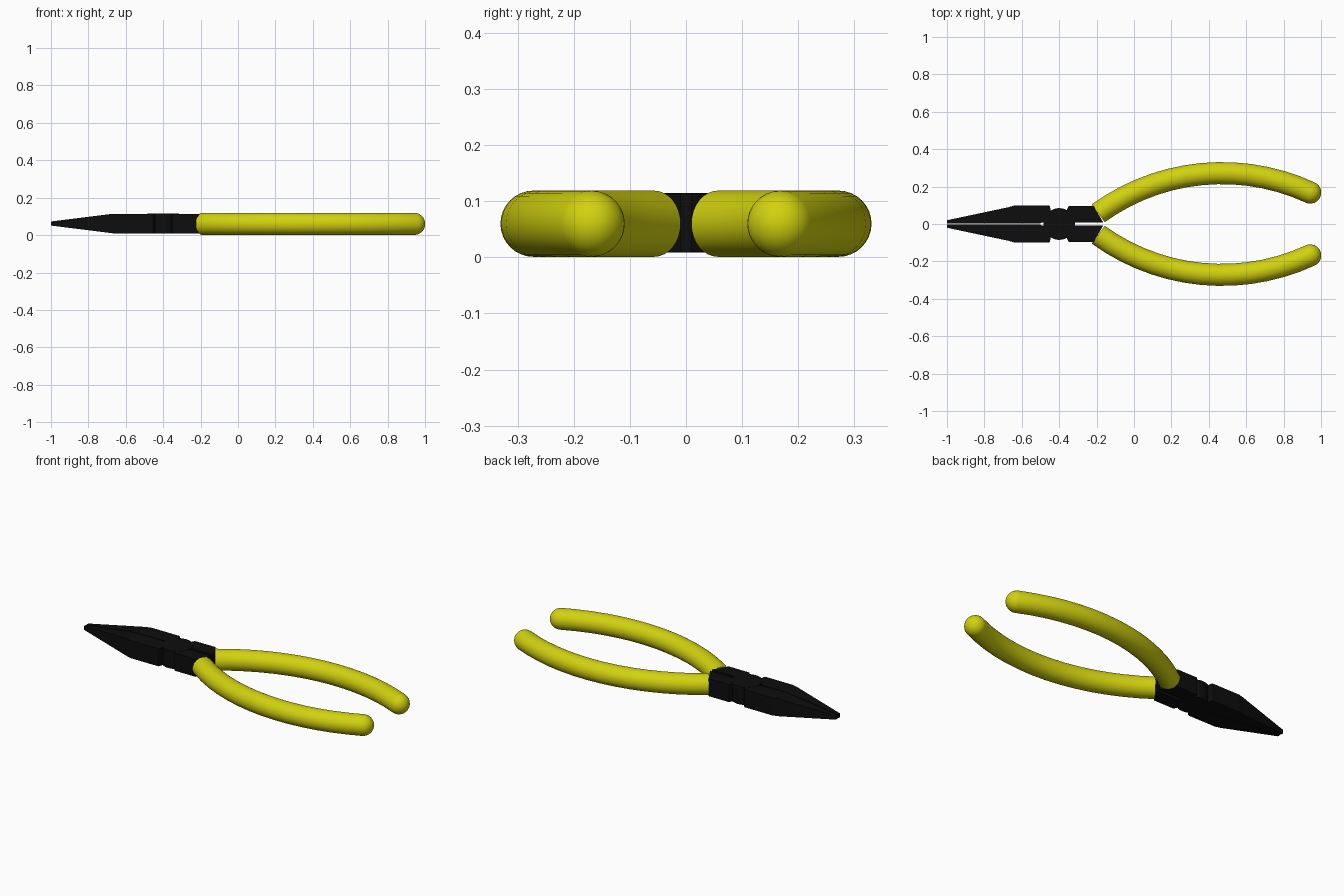
import bpy, bmesh
from math import sin, cos, pi, radians
from mathutils import Vector

cube = bpy.data.objects.get("Cube")
if cube:
    bpy.data.objects.remove(cube, do_unlink=True)

MID_Z = 0.06


def material(name, color, rough):
    m = bpy.data.materials.new(name)
    m.use_nodes = True
    m.diffuse_color = color
    node = m.node_tree.nodes["Principled BSDF"]
    node.inputs["Base Color"].default_value = color
    node.inputs["Roughness"].default_value = rough
    return m


yellow = material("yellow grip", (0.64, 0.64, 0.005, 1), 0.5)
black = material("black steel", (0.004, 0.004, 0.004, 1), 0.5)


def loft(name, rings, mat, smooth=False):
    """Skin a list of equal-sized rings and cap both ends."""
    bm = bmesh.new()
    loops = [[bm.verts.new(p) for p in ring] for ring in rings]
    n = len(loops[0])
    for a, b in zip(loops, loops[1:]):
        for i in range(n):
            j = (i + 1) % n
            bm.faces.new((a[i], a[j], b[j], b[i]))
    bm.faces.new(loops[0])
    bm.faces.new(loops[-1])
    bmesh.ops.recalc_face_normals(bm, faces=bm.faces)
    me = bpy.data.meshes.new(name)
    bm.to_mesh(me)
    bm.free()
    me.materials.append(mat)
    ob = bpy.data.objects.new(name, me)
    bpy.context.collection.objects.link(ob)
    if smooth:
        bpy.ops.object.select_all(action="DESELECT")
        ob.select_set(True)
        bpy.context.view_layer.objects.active = ob
        bpy.ops.object.shade_smooth_by_angle(angle=radians(40))
    return ob


# Curved grip: circular arc sweep ending in a round tip
def grip(name, side):
    arc_r, tube_r, steps, sides = 1.125, 0.059, 14, 32
    start, end = radians(126), radians(65.2)

    def ring(angle, radius, push=0.0):
        out = Vector((cos(angle), sin(angle), 0))
        along = Vector((sin(angle), -cos(angle), 0))
        c = Vector((0.47, 0.272 - arc_r, MID_Z)) + out * arc_r + along * push
        pts = []
        for k in range(sides):
            t = 2 * pi * k / sides
            p = c + out * radius * cos(t) + Vector((0, 0, radius * sin(t)))
            pts.append((p.x, p.y * side, p.z))
        return pts

    rings = [ring(start + (end - start) * i / steps, tube_r) for i in range(steps + 1)]
    for i in range(1, 9):
        t = radians(min(i * 11.25, 88))
        rings.append(ring(end, tube_r * cos(t), tube_r * sin(t)))
    loft(name, rings, yellow, True)


# Steel half: stations of (x inner, x outer, y inner, y outer, half thickness)
STATIONS = [
    (-1.0, -1.0, 0.003, 0.02, 0.011),
    (-0.67, -0.67, 0.003, 0.09, 0.052),
    (-0.635, -0.635, 0.003, 0.1, 0.052),
    (-0.5, -0.5, 0.003, 0.1, 0.052),
    (-0.495, -0.495, 0.007, 0.1, 0.052),
    (-0.455, -0.455, 0.007, 0.1, 0.052),
    (-0.45, -0.45, 0.0, 0.095, 0.052),
    (-0.445, -0.445, 0.0, 0.072, 0.052),
    (-0.36, -0.36, 0.0, 0.072, 0.052),
    (-0.35, -0.35, 0.0, 0.095, 0.052),
    (-0.325, -0.325, 0.0, 0.095, 0.052),
    (-0.32, -0.32, 0.009, 0.095, 0.052),
    (-0.165, -0.215, 0.009, 0.095, 0.052),
]


def steel_half(name, side):
    rings = []
    for xi, xo, yi, yo, h in STATIONS:
        lo, hi = MID_Z + 0.002 - h, MID_Z + 0.002 + h
        rings.append([(xi, yi * side, lo), (xo, yo * side, lo),
                      (xo, yo * side, hi), (xi, yi * side, hi)])
    loft(name, rings, black)


for label, side in (("back", 1), ("front", -1)):
    grip(label + "_grip", side)
    steel_half(label + "_jaw_and_shank", side)

# Pivot joint disc
disc = [[(-0.4 + 0.085 * cos(2 * pi * k / 32), 0.085 * sin(2 * pi * k / 32), z)
         for k in range(32)] for z in (0.009, 0.115)]
loft("pivot_disc", disc, black, True)
